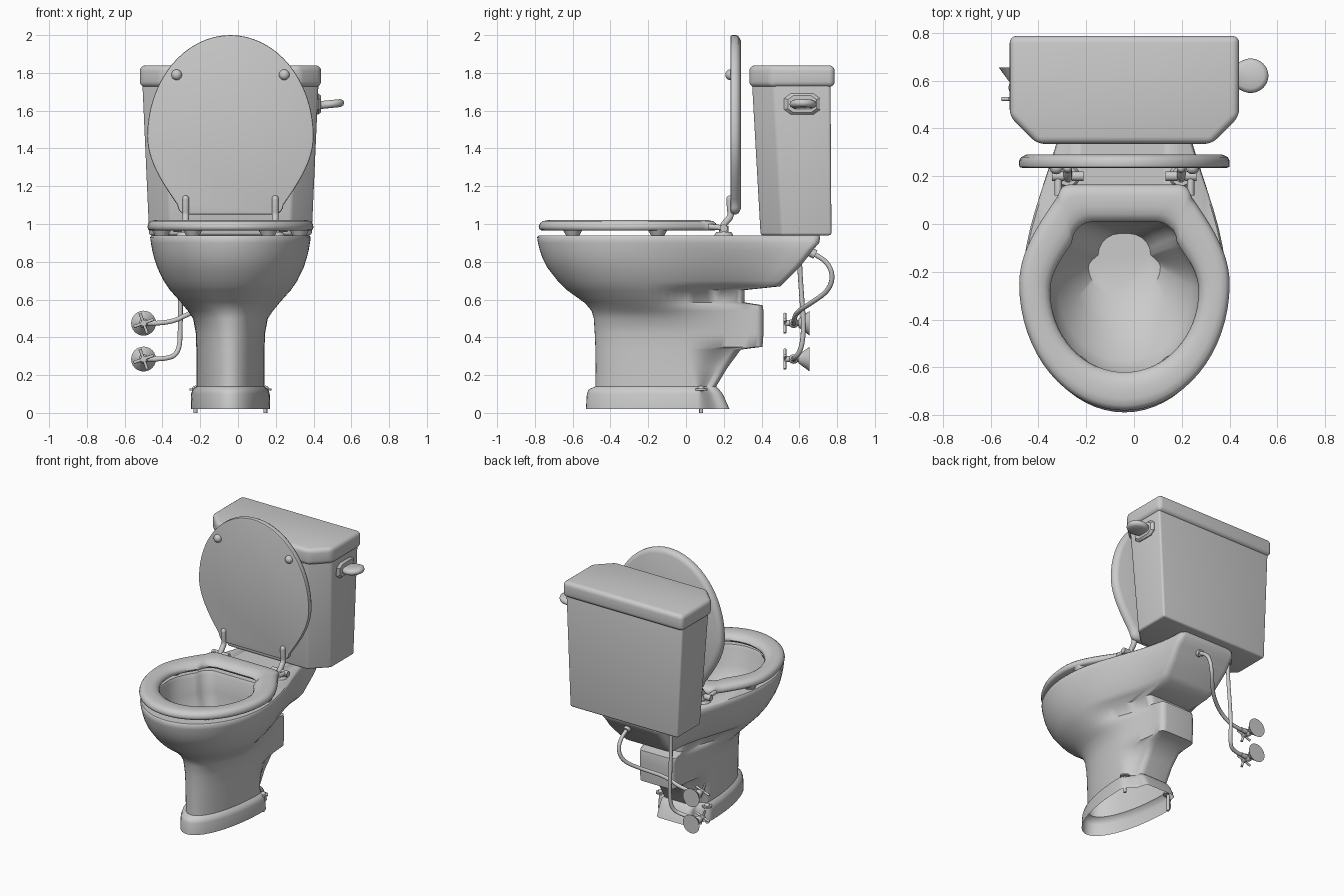
import bpy, bmesh
from math import sin, cos, pi, radians
from mathutils import Vector, Matrix

if "Cube" in bpy.data.objects:
    bpy.data.objects.remove(bpy.data.objects["Cube"])

CX = -0.04  # symmetry axis of the main body


def finish(name, bm, angle=35):
    bmesh.ops.recalc_face_normals(bm, faces=bm.faces)
    me = bpy.data.meshes.new(name)
    bm.to_mesh(me)
    bm.free()
    ob = bpy.data.objects.new(name, me)
    bpy.context.collection.objects.link(ob)
    bpy.ops.object.select_all(action='DESELECT')
    ob.select_set(True)
    bpy.context.view_layer.objects.active = ob
    bpy.ops.object.shade_smooth_by_angle(angle=radians(angle))
    return ob


def loft(name, rings, caps=(True, True), closed=False, bevel=0, angle=35):
    """Skin a list of equal-length point rings."""
    bm = bmesh.new()
    vs = [[bm.verts.new(p) for p in r] for r in rings]
    n = len(vs[0])
    pairs = list(zip(vs, vs[1:])) + ([(vs[-1], vs[0])] if closed else [])
    for a, b in pairs:
        for i in range(n):
            j = (i + 1) % n
            bm.faces.new((a[i], a[j], b[j], b[i]))
    if caps[0] and not closed:
        bm.faces.new(vs[0])
    if caps[1] and not closed:
        bm.faces.new(vs[-1])
    if bevel:
        bmesh.ops.recalc_face_normals(bm, faces=bm.faces)
        bmesh.ops.bevel(bm, geom=bm.edges[:], offset=bevel, segments=4,
                        profile=0.5, affect='EDGES', clamp_overlap=True)
    return finish(name, bm, angle)


def egg(hw, yw, yf, yr, rw, r=0.04, s_curve=False):
    """Egg outline: elliptical front, tapering sides, round-cornered flat back."""
    half = [(hw * sin(a), yw - (yw - yf) * cos(a))
            for a in (i * pi / 32 for i in range(17))]
    for i in range(1, 13):
        s = i / 12
        k = 0.5 + 0.5 * cos(pi * s) if s_curve else cos(pi * s / 2)
        half.append((rw + (hw - rw) * k, yw + (yr - r - yw) * s))
    half += [(rw - r + r * cos(a), yr - r + r * sin(a))
             for a in (i * pi / 10 for i in range(1, 6))]
    left = [(-x, y) for x, y in half[1:]][::-1]
    return half + [(0, yr)] + left


def level(outline, z):
    return [(CX + x, y, z) for x, y in outline]


def rod(name, p, q, r1, r2=None, seg=24):
    p, q = Vector(p), Vector(q)
    d = q - p
    m = Matrix.Translation((p + q) / 2) @ d.to_track_quat('Z', 'Y').to_matrix().to_4x4()
    bm = bmesh.new()
    bmesh.ops.create_cone(bm, cap_ends=True, segments=seg, radius1=r1,
                          radius2=r1 if r2 is None else r2, depth=d.length, matrix=m)
    return finish(name, bm)


def ball(name, c, s):
    bm = bmesh.new()
    m = Matrix.Translation(c) @ Matrix.Diagonal((*s, 1))
    bmesh.ops.create_uvsphere(bm, u_segments=20, v_segments=12, radius=1, matrix=m)
    return finish(name, bm, 60)


def tube(name, pts, r):
    cu = bpy.data.curves.new(name, 'CURVE')
    cu.dimensions = '3D'
    cu.bevel_depth, cu.bevel_resolution, cu.use_fill_caps = r, 3, True
    sp = cu.splines.new('NURBS')
    sp.points.add(len(pts) - 1)
    for p, c in zip(sp.points, pts):
        p.co = (*c, 1)
    sp.order_u, sp.use_endpoint_u, sp.resolution_u = 3, True, 8
    ob = bpy.data.objects.new(name, cu)
    bpy.context.collection.objects.link(ob)


# Bowl, pedestal and trapway: z, half width, y of widest, y front, y rear, rear half width
body = [
    (0.02, .210, .06, -.53, .23, .13), (0.10, .208, .06, -.525, .195, .13),
    (0.125, .200, .06, -.515, .175, .13), (0.14, .180, .05, -.48, .16, .12),
    (0.24, .180, .02, -.478, .22, .12), (0.335, .180, .00, -.48, .29, .13),
    (0.35, .181, .00, -.48, .405, .14), (0.42, .183, -.02, -.483, .41, .14),
    (0.50, .198, -.05, -.488, .41, .14), (0.54, .225, -.12, -.50, .41, .14),
    (0.57, .250, -.16, -.525, .405, .14), (0.585, .262, -.18, -.54, .31, .15),
    (0.65, .320, -.21, -.63, .31, .17), (0.67, .334, -.22, -.652, .50, .19),
    (0.70, .354, -.23, -.68, .53, .21), (0.77, .388, -.24, -.735, .60, .22),
    (0.82, .404, -.25, -.76, .64, .23), (0.86, .414, -.25, -.774, .67, .23),
    (0.90, .421, -.25, -.784, .705, .23), (0.93, .425, -.25, -.788, .71, .22),
    (0.94, .418, -.25, -.780, .705, .21)]
rings = [level(egg(*p, s_curve=True), z) for z, *p in body]
basin = [
    (0.94, .330, -.27, -.655, .03, .25), (0.92, .322, -.27, -.645, .02, .24),
    (0.80, .318, -.27, -.630, .01, .23), (0.70, .280, -.26, -.570, .00, .20),
    (0.60, .210, -.22, -.440, -.02, .15), (0.50, .150, -.18, -.310, -.04, .11)]
rings += [level(egg(*p, r=.09), z) for z, *p in basin]
loft("bowl_and_pedestal", rings, caps=(False, True), angle=50)

# Seat ring: cross-section swept between outer and inner outlines
outer = egg(.44, -.25, -.78, .165, .28, r=.05)
inner = egg(.31, -.28, -.62, .01, .22, r=.09)
section = [(0, .985), (.04, 1.003), (.13, 1.015), (.3, 1.02), (.6, 1.02), (.8, 1.013),
           (.94, 1.0), (1, .982), (.94, .968), (.8, .965), (.1, .965), (.03, .972)]
loft("seat", [level([(a[0] + (b[0] - a[0]) * t, a[1] + (b[1] - a[1]) * t)
                     for a, b in zip(outer, inner)], z) for t, z in section],
     closed=True, angle=60)

# Raised seat cover: inset, depth in y
cover = []
for d, y in [(.012, .235), (.002, .238), (0, .245), (0, .265), (.008, .28), (.03, .29)]:
    o = egg(.44 - d, -.25, -.785 + d, .165 - d, .28 - d, r=.05)
    cover.append([(CX + x, y, 1.215 - v) for x, v in o])
loft("seat_cover", cover, angle=40)


# Tank and lid: chamfered front corners
def tank_ring(hw, yf, yb, z, ch=.115):
    return [(CX + x, y, z) for x, y in
            [(-hw, yb), (-hw, yf + ch), (-hw + ch, yf), (hw - ch, yf), (hw, yf + ch), (hw, yb)]]


loft("tank", [tank_ring(.43, .395, .77, .94), tank_ring(.466, .35, .765, 1.74)], bevel=.014)
loft("tank_lid", [tank_ring(.48, .335, .787, 1.725), tank_ring(.48, .335, .787, 1.84)], bevel=.03)

# Flush handle on the right of the tank
plate = [(.06, .055), (.095, .03), (.095, -.03), (.06, -.055)]
plate += [(-a, b) for a, b in plate[::-1]]
loft("handle_plate", [[(x, .615 + a * k, 1.635 + b * k) for a, b in plate]
                      for x, k in [(.40, 1), (.425, 1), (.44, .8)]])
lever = []
for d, z in [(.018, 0), (.004, .008), (0, .02), (.004, .034), (.02, .042)]:
    o = egg(.072 - d, 0, -.075 + d, .07, .055 - d, r=.02)
    lever.append([(.487 - v, .62 + x, 1.607 + z + (.487 - v - .42) * .1) for x, v in o])
loft("flush_lever", lever, angle=60)

for side, s in (("left", -1), ("right", 1)):
    # Hinges
    x = CX + s * .237
    rod(side + "_hinge_foot", (x, .2, .937), (x, .2, .957), .052, .04)
    rod(side + "_hinge_pin", (x - .065, .2, .978), (x + .065, .2, .978), .02)
    rod(side + "_hinge_post", (x, .2, .95), (x, .2, .99), .026)
    tube(side + "_seat_hinge_arm", [(x + s * .04, .2, .978), (x + s * .04, .16, .985),
                                    (x + s * .04, .12, .985)], .015)
    tube(side + "_cover_hinge_arm", [(x, .19, .975), (x, .2, 1.0), (x, .24, 1.04),
                                     (x, .232, 1.09), (x, .232, 1.13)], .018)
    ball(side + "_hinge_arm_tip", (x, .232, 1.13), (.018, .018, .022))
    # Rubber bumpers on cover and seat
    ball(side + "_cover_bumper", (CX + s * .285, .234, 1.79), (.028, .026, .028))
    for part, bx, by in (("front", .2, -.6), ("rear", .365, -.15)):
        rod(f"{side}_{part}_seat_bumper", (CX + s * bx, by, .94), (CX + s * bx, by, .97), .036, .052)
    # Floor bolts
    bx = CX + s * .185
    rod(side + "_floor_bolt", (bx, .08, 0), (bx, .08, .12), .01, seg=12)
    rod(side + "_floor_bolt_washer", (bx, .08, .118), (bx, .08, .128), .033)
    ball(side + "_floor_bolt_cap", (bx, .08, .128), (.018, .018, .016))

# Wall valves with cross handles
for name, z in (("upper", .475), ("lower", .285)):
    x = -.5
    rod(name + "_valve_flange", (x, .595, z), (x, .655, z), .022, .066)
    rod(name + "_valve_stem", (x, .515, z), (x, .6, z), .016)
    ball(name + "_valve_body", (x, .57, z), (.025, .028, .025))
    rod(name + "_valve_outlet", (x, .57, z), (x + .065, .57, z), .016)
    for i, a in enumerate((radians(20), radians(110))):
        d = Vector((cos(a), 0, sin(a))) * .056
        c = Vector((x, .523, z))
        rod(f"{name}_valve_handle_{i}", c - d, c + d, .008, seg=12)

# Supply hoses
tube("upper_supply_hose", [(-.45, .57, .475), (-.36, .57, .475), (-.25, .58, .53), (-.12, .66, .58),
                           (-.03, .76, .65), (0, .78, .74), (0, .73, .82), (0, .655, .85)], .013)
tube("lower_supply_hose", [(-.45, .57, .285), (-.36, .57, .285), (-.31, .61, .33), (-.305, .625, .45),
                           (-.305, .61, .65), (-.3, .6, .80), (-.3, .6, .95)], .013)
rod("upper_hose_nut", (0, .64, .86), (0, .685, .838), .024)
rod("lower_hose_nut", (-.3, .6, .91), (-.3, .6, .945), .024)
